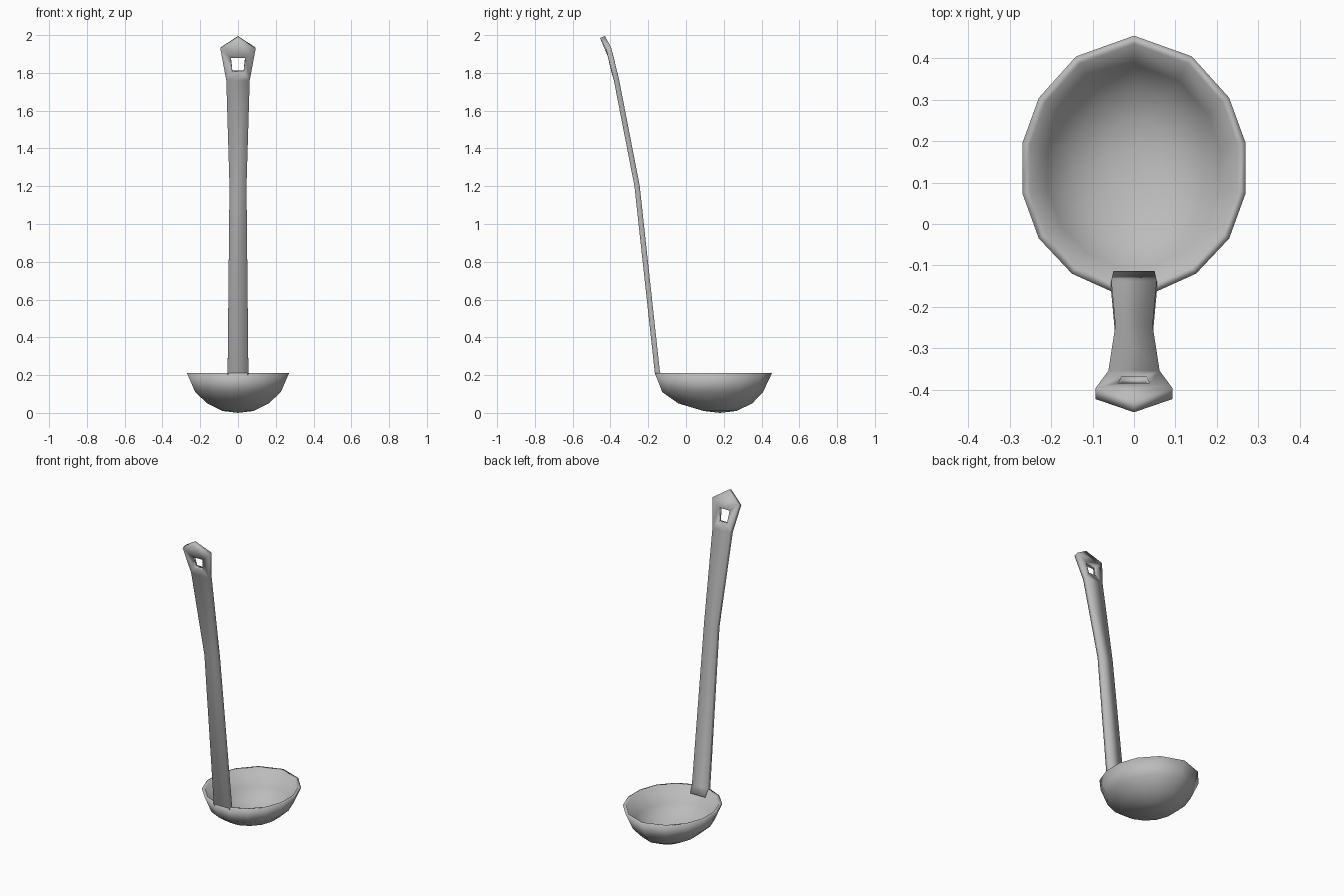
import bpy, bmesh

cube = bpy.data.objects.get("Cube")
if cube:
    bpy.data.objects.remove(cube)

steel = bpy.data.materials.new("grey_steel")
steel.use_nodes = True
colour = (0.5, 0.5, 0.5, 1)
steel.diffuse_color = colour
steel.node_tree.nodes["Principled BSDF"].inputs["Base Color"].default_value = colour


def finish(bm, name):
    bmesh.ops.recalc_face_normals(bm, faces=bm.faces)
    mesh = bpy.data.meshes.new(name)
    bm.to_mesh(mesh)
    bm.free()
    mesh.materials.append(steel)
    mesh.shade_smooth()
    obj = bpy.data.objects.new(name, mesh)
    bpy.context.collection.objects.link(obj)
    return obj


# Bowl: fifteen-sided rim outline, relative to its centre, lofted down and back up
half = [(.14, .26), (.23, .16), (.27, .05), (.27, -.07), (.23, -.18), (.15, -.265), (.05, -.31)]
outline = [(0, .31)] + half + [(-x, y) for x, y in reversed(half)]
# height, centre y, x scale, y scale
outer = [(.21, .145, 1, 1), (.11, .141, .84, .86), (.05, .155, .6, .63), (.01, .18, .3, .28)]
inner = [(.21, .145, .93, .935), (.115, .141, .77, .79), (.062, .155, .54, .57), (.028, .18, .27, .25)]

bm = bmesh.new()


def ring(z, cy, sx, sy):
    return [bm.verts.new((x * sx, cy + y * sy, z)) for x, y in outline]


rings = [ring(*r) for r in outer[::-1] + inner]
n = len(outline)
for a, b in zip(rings, rings[1:]):
    for i in range(n):
        j = (i + 1) % n
        bm.faces.new((a[i], a[j], b[j], b[i]))
for r, z in ((rings[0], 0), (rings[-1], .022)):
    pole = bm.verts.new((0, .18, z))
    for i in range(n):
        bm.faces.new((r[i], r[(i + 1) % n], pole))
finish(bm, "bowl")

# Handle: front surface as a tapering strip with a pointed, pierced head
bm = bmesh.new()


def pair(w, y, z):
    return [bm.verts.new((s * w, y, z)) for s in (-1, 1)]


strip = [pair(*p) for p in ((.05, -.139, .16), (.055, -.165, .21),
                            (.045, -.273, 1.2), (.062, -.382, 1.76))]
hole_low = pair(.03, -.395, 1.805)
hole_high = pair(.038, -.411, 1.88)
shoulder = pair(.093, -.423, 1.925)
tip = bm.verts.new((0, -.455, 1.985))
for a, b in zip(strip, strip[1:]):
    bm.faces.new((a[0], a[1], b[1], b[0]))
base = strip[-1]
bm.faces.new((base[0], base[1], hole_low[1], hole_low[0]))
bm.faces.new((base[1], shoulder[1], hole_high[1], hole_low[1]))
bm.faces.new((shoulder[0], base[0], hole_low[0], hole_high[0]))
bm.faces.new((hole_high[0], hole_high[1], shoulder[1], tip, shoulder[0]))
for f in bm.faces:
    f.normal_update()
handle = finish(bm, "handle")

# Give the handle its thickness towards the bowl side
front_sign = -1 if handle.data.polygons[0].normal.y < 0 else 1
solid = handle.modifiers.new("thickness", "SOLIDIFY")
solid.thickness = .028
solid.offset = front_sign
